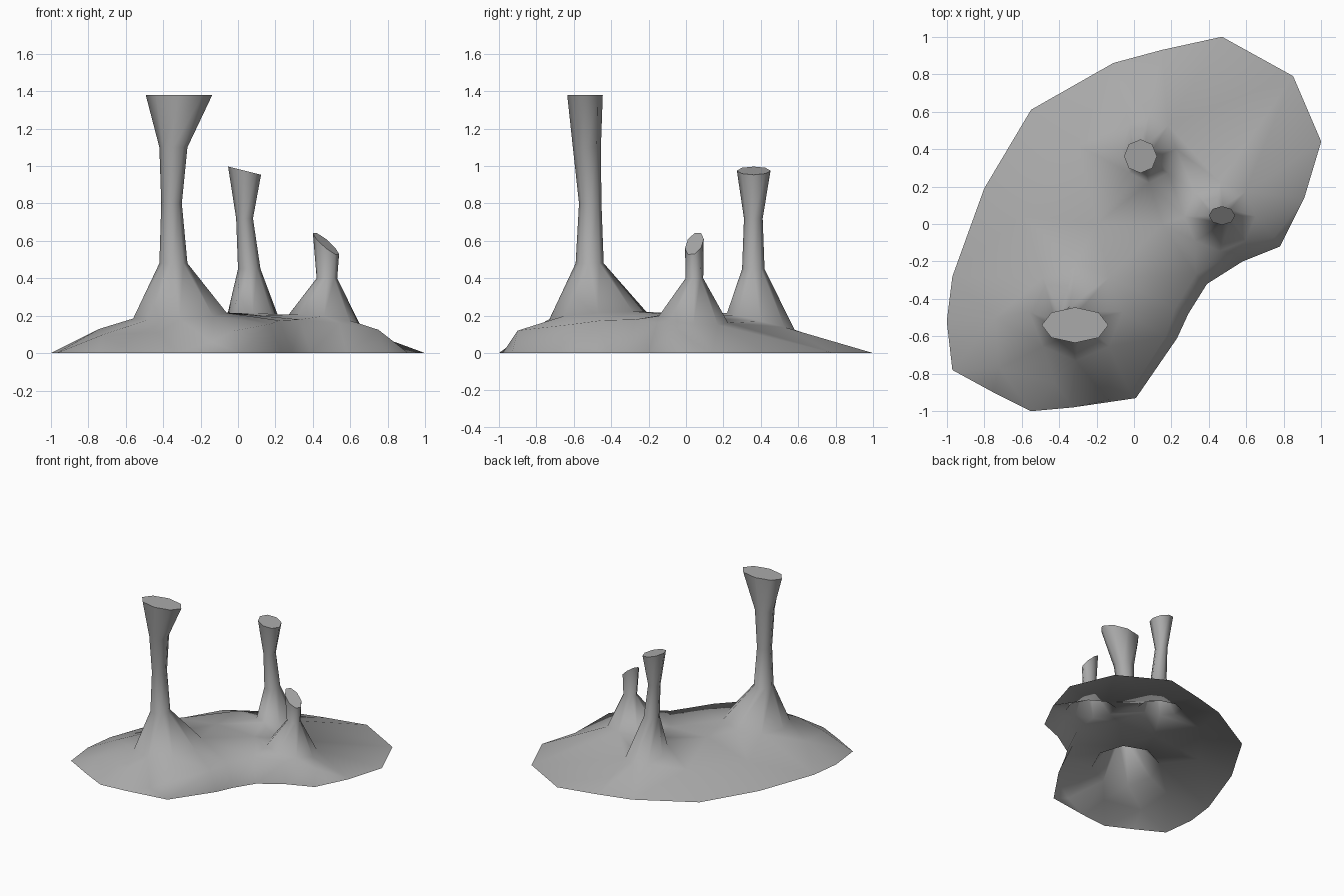
import bpy
import bmesh
from math import sin, cos, pi
from mathutils import Vector
from mathutils.geometry import delaunay_2d_cdt

cube = bpy.data.objects.get("Cube")
if cube:
    bpy.data.objects.remove(cube, do_unlink=True)

SIDES = 8

# Ground outline of the mound, counter-clockwise from the front
outline = [
    (-.55, -1), (-.33, -.98), (.01, -.93), (.23, -.61), (.29, -.48),
    (.39, -.32), (.58, -.2), (.78, -.12), (.91, .14), (1, .44),
    (.85, .79), (.47, 1), (.15, .93), (-.11, .86), (-.55, .61),
    (-.8, .19), (-.97, -.28), (-1, -.52), (-.97, -.78), (-.75, -.9),
]

# Top edge of the steep bank along the hollow side
bank = [
    (-.14, -.94, .06), (-.02, -.9, .12), (.17, -.6, .155), (.22, -.45, .175),
    (.33, -.27, .18), (.54, -.155, .16), (.75, -.07, .125),
]

# Gentle shoulders and crest of the mound
crest = [
    (-.42, -.85, .11), (-.74, -.5, .13), (-.72, -.77, .1),
    (-.6, .05, .13), (-.2, 0, .21), (.15, 0, .2), (-.3, .42, .13),
]

# Pillar rings from the ground up: centre x, y, z, radius x, y, slope of z in x, y
tall_pillar = [
    (-.31, -.47, .2, .25, .26, .06, .07),
    (-.345, -.515, .48, .075, .075, 0, 0),
    (-.355, -.512, .8, .055, .06, 0, 0),
    (-.345, -.53, 1.1, .075, .075, 0, 0),
    (-.315, -.54, 1.38, .178, .095, 0, 0),
]
middle_pillar = [
    (.08, .4, .17, .145, .18, 0, -.25),
    (.06, .36, .45, .06, .06, 0, 0),
    (.035, .36, .72, .045, .05, 0, 0),
    (.035, .362, .975, .088, .09, -.25, 0),
]
small_pillar = [
    (.46, .04, .18, .19, .185, -.13, -.1),
    (.475, .045, .4, .055, .047, 0, 0),
    (.47, .045, .585, .07, .05, -.8, .5),
]


def ring_points(cx, cy, cz, rx, ry, slope_x, slope_y):
    points = []
    for i in range(SIDES):
        angle = 2 * pi * i / SIDES
        dx, dy = rx * cos(angle), ry * sin(angle)
        points.append(Vector((cx + dx, cy + dy, cz + slope_x * dx + slope_y * dy)))
    return points


def loop_edges(start, count):
    return [(start + i, start + (i + 1) % count) for i in range(count)]


# Mound: triangulated between the outline, the bank, the crest and the pillar feet
pillars = [tall_pillar, middle_pillar, small_pillar]
points = [Vector((x, y, 0)) for x, y in outline]
edges = loop_edges(0, len(points))
feet = []
for rings in pillars:
    start = len(points)
    points += ring_points(*rings[0])
    edges += loop_edges(start, SIDES)
    feet.append(range(start, start + SIDES))
edges += loop_edges(len(points), len(bank))[:-1]
points += [Vector(p) for p in bank + crest]

flat = [p.to_2d() for p in points]
new_points, _, faces, originals, _, _ = delaunay_2d_cdt(flat, edges, [], 1, 1e-5)

bm = bmesh.new()
verts = [bm.verts.new(p) for p in points]
for face in faces:
    ids = [originals[i][0] for i in face]
    if not any(all(i in foot for i in ids) for foot in feet):
        bm.faces.new([verts[i] for i in ids])

# Pillars: grow each one from its foot loop, then close the top with a crisp rim
for rings, foot in zip(pillars, feet):
    lower = [verts[i] for i in foot]
    for ring in rings[1:]:
        upper = [bm.verts.new(p) for p in ring_points(*ring)]
        for i in range(SIDES):
            j = (i + 1) % SIDES
            bm.faces.new((lower[i], lower[j], upper[j], upper[i]))
        lower = upper
    top = bm.faces.new(lower)
    for edge in top.edges:
        edge.smooth = False

mesh = bpy.data.meshes.new("rock_mound")
bm.to_mesh(mesh)
bm.free()
mound = bpy.data.objects.new("rock_mound_with_pillars", mesh)
bpy.context.collection.objects.link(mound)

# Plain grey stone
stone = bpy.data.materials.new("grey_stone")
stone.use_nodes = True
grey = (.4, .4, .4, 1)
stone.diffuse_color = grey
stone.node_tree.nodes["Principled BSDF"].inputs["Base Color"].default_value = grey
mesh.materials.append(stone)

# Soft shading everywhere except the marked rims
bpy.ops.object.select_all(action="DESELECT")
mound.select_set(True)
bpy.context.view_layer.objects.active = mound
bpy.ops.object.shade_smooth_by_angle(angle=pi / 2, keep_sharp_edges=True)
